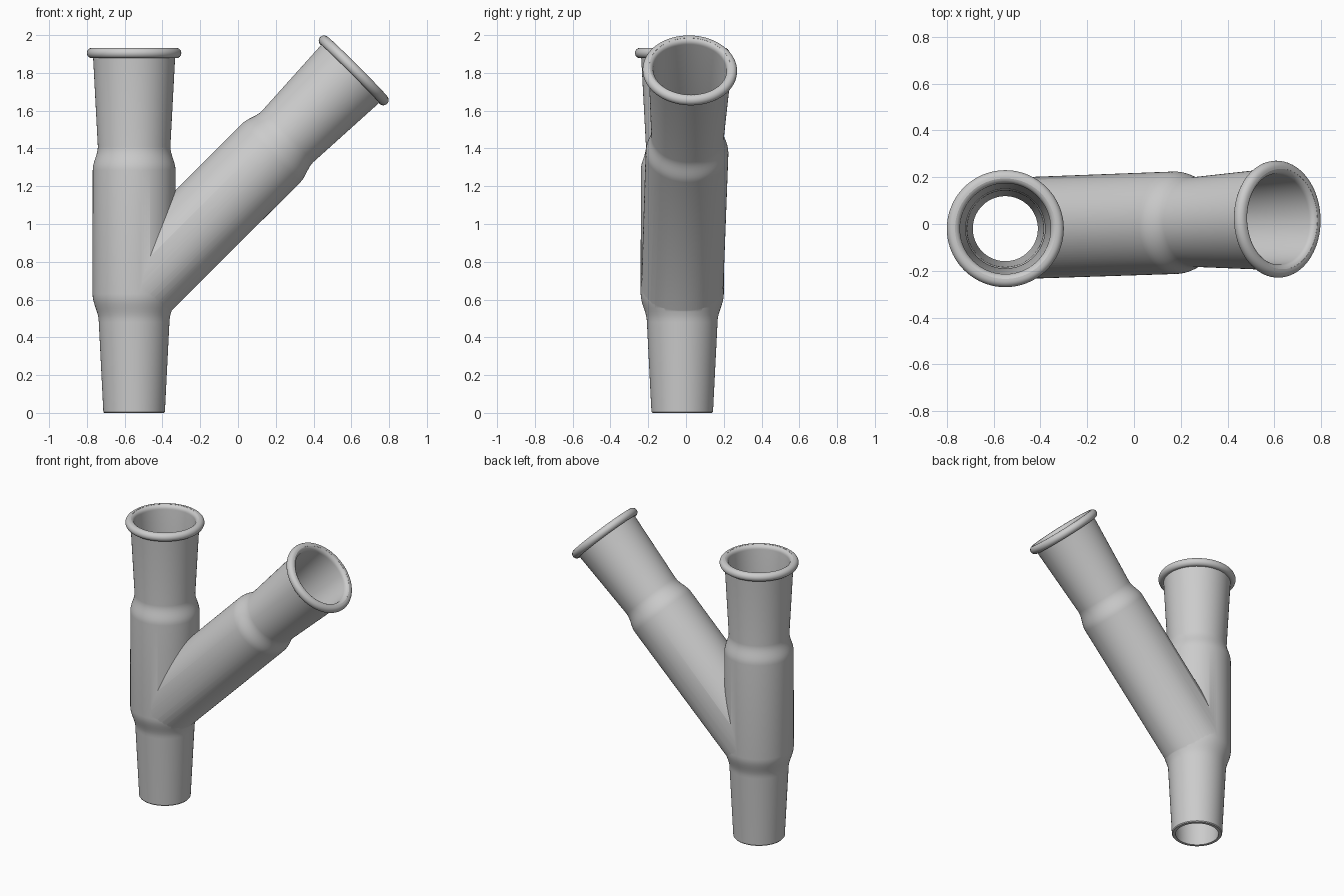
import bpy, bmesh
from math import sin, cos, pi, radians
from mathutils import Matrix

if "Cube" in bpy.data.objects:
    bpy.data.objects.remove(bpy.data.objects["Cube"])

SEG = 96
BEAD_R, BEAD_T = 0.222, 0.028   # rim bead: ring radius, thickness radius


def ease(r0, z0, r1, z1, n=8):
    """Soft S-shaped shoulder between two radii."""
    return [(r0 + (r1 - r0) * (1 - cos(pi * i / n)) / 2, z0 + (z1 - z0) * i / n)
            for i in range(n + 1)]


def socket_outer(zc):
    """Shoulder, flaring socket and rolled rim, with the bead centred at zc."""
    pts = ease(0.219, zc - 0.62, 0.192, zc - 0.495)
    pts += [(0.217, zc - 0.026)]
    pts += [(BEAD_R + BEAD_T * cos(radians(a)), zc + BEAD_T * sin(radians(a)))
            for a in range(-75, 91, 15)]
    return pts


def socket_inner(zc):
    """Matching bore that rolls out over the inside of the rim."""
    pts = ease(0.195, zc - 0.62, 0.17, zc - 0.495)
    pts += [(BEAD_R - BEAD_T * cos(radians(a)), zc + BEAD_T * sin(radians(a)))
            for a in range(0, 76, 15)]
    return pts + [(pts[-1][0], zc + 0.08)]


def lathe(name, profile, matrix):
    """Closed solid of revolution around local z."""
    bm = bmesh.new()
    rings = [[bm.verts.new((r * cos(2 * pi * i / SEG), r * sin(2 * pi * i / SEG), z))
              for i in range(SEG)] for r, z in profile]
    for a, b in zip(rings, rings[1:]):
        for i in range(SEG):
            j = (i + 1) % SEG
            bm.faces.new((a[i], a[j], b[j], b[i]))
    bm.faces.new(rings[0][::-1])
    bm.faces.new(rings[-1])
    bm.transform(matrix)
    me = bpy.data.meshes.new(name)
    bm.to_mesh(me)
    bm.free()
    ob = bpy.data.objects.new(name, me)
    bpy.context.collection.objects.link(ob)
    return ob


def combine(target, other, operation):
    """Apply a boolean and remove the helper."""
    bpy.context.view_layer.objects.active = target
    mod = target.modifiers.new(operation.lower(), 'BOOLEAN')
    mod.operation, mod.object, mod.solver = operation, other, 'EXACT'
    bpy.ops.object.modifier_apply(modifier=mod.name)
    bpy.data.objects.remove(other)


upright = Matrix.Translation((-0.55, -0.02, 0))
slanted = (Matrix.Translation((-0.55, -0.02, 0.65))
           @ Matrix.Rotation(radians(2), 4, 'Z') @ Matrix.Rotation(radians(45), 4, 'Y'))
MAIN_TOP, ARM_TOP = 1.905, 1.645

# Outer glass: tapered cone joint, straight body, side arm
cone = [(0.158, 0), (0.163, 0.006)] + ease(0.187, 0.48, 0.22, 0.63)
adapter = lathe("two_neck_adapter", cone + socket_outer(MAIN_TOP), upright)
arm = lathe("side_arm", [(0.217, 0.0)] + socket_outer(ARM_TOP), slanted)
combine(adapter, arm, 'UNION')

# Hollow bores through both necks
bore_cone = [(0.139, -0.05), (0.139, 0)] + ease(0.163, 0.48, 0.195, 0.63)
bore = lathe("main_bore", bore_cone + socket_inner(MAIN_TOP), upright)
arm_bore = lathe("arm_bore", [(0.193, 0.0)] + socket_inner(ARM_TOP), slanted)
combine(bore, arm_bore, 'UNION')
combine(adapter, bore, 'DIFFERENCE')

# Smooth shading
bpy.ops.object.select_all(action='DESELECT')
adapter.select_set(True)
bpy.context.view_layer.objects.active = adapter
bpy.ops.object.shade_smooth_by_angle(angle=radians(35))
